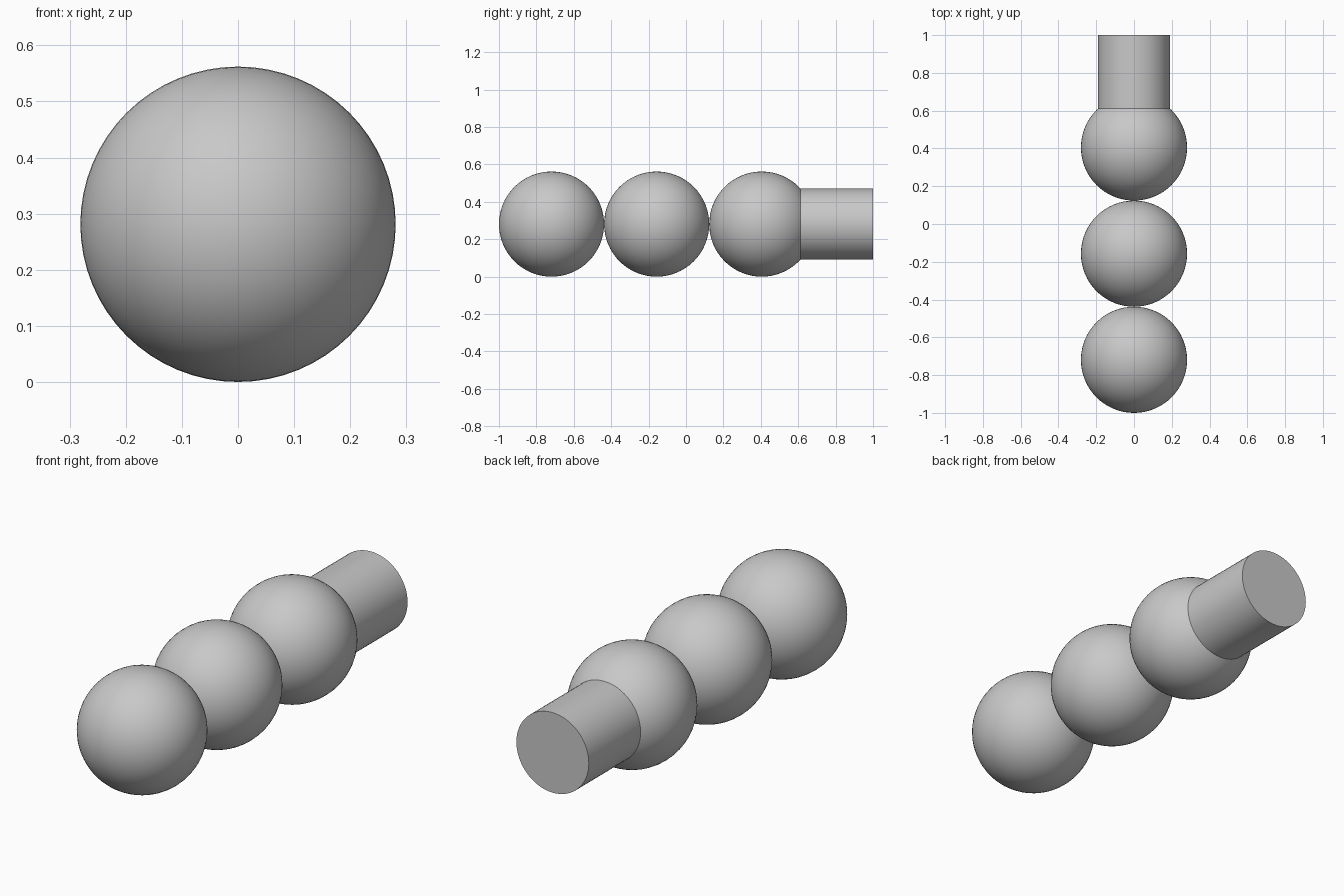
import bpy
import math

cube = bpy.data.objects.get("Cube")
if cube:
    bpy.data.objects.remove(cube, do_unlink=True)

RADIUS = 0.281        # ball radius, also the height of the common axis
STEM_RADIUS = 0.19
STEM_START = 0.59     # just inside the rear ball

grey = bpy.data.materials.new("plain grey")
grey.use_nodes = True
colour = (0.58, 0.58, 0.58, 1)
grey.diffuse_color = colour
grey.node_tree.nodes["Principled BSDF"].inputs["Base Color"].default_value = colour


def finish(name):
    """Name, colour and smooth the newly added part."""
    part = bpy.context.object
    part.name = name
    part.data.materials.append(grey)
    bpy.ops.object.shade_smooth_by_angle(angle=math.radians(40))


# Row of three touching balls along the axis
for i, name in enumerate(("front_ball", "middle_ball", "rear_ball")):
    y = -1 + RADIUS * (2 * i + 1)
    bpy.ops.mesh.primitive_uv_sphere_add(
        segments=64, ring_count=32, radius=RADIUS, location=(0, y, RADIUS),
        rotation=(math.pi / 2, 0, 0))
    finish(name)

# Cylindrical stem with a flat end behind the rear ball
bpy.ops.mesh.primitive_cylinder_add(
    vertices=64, radius=STEM_RADIUS, depth=1 - STEM_START,
    location=(0, (1 + STEM_START) / 2, RADIUS), rotation=(math.pi / 2, 0, 0))
finish("rear_stem")
